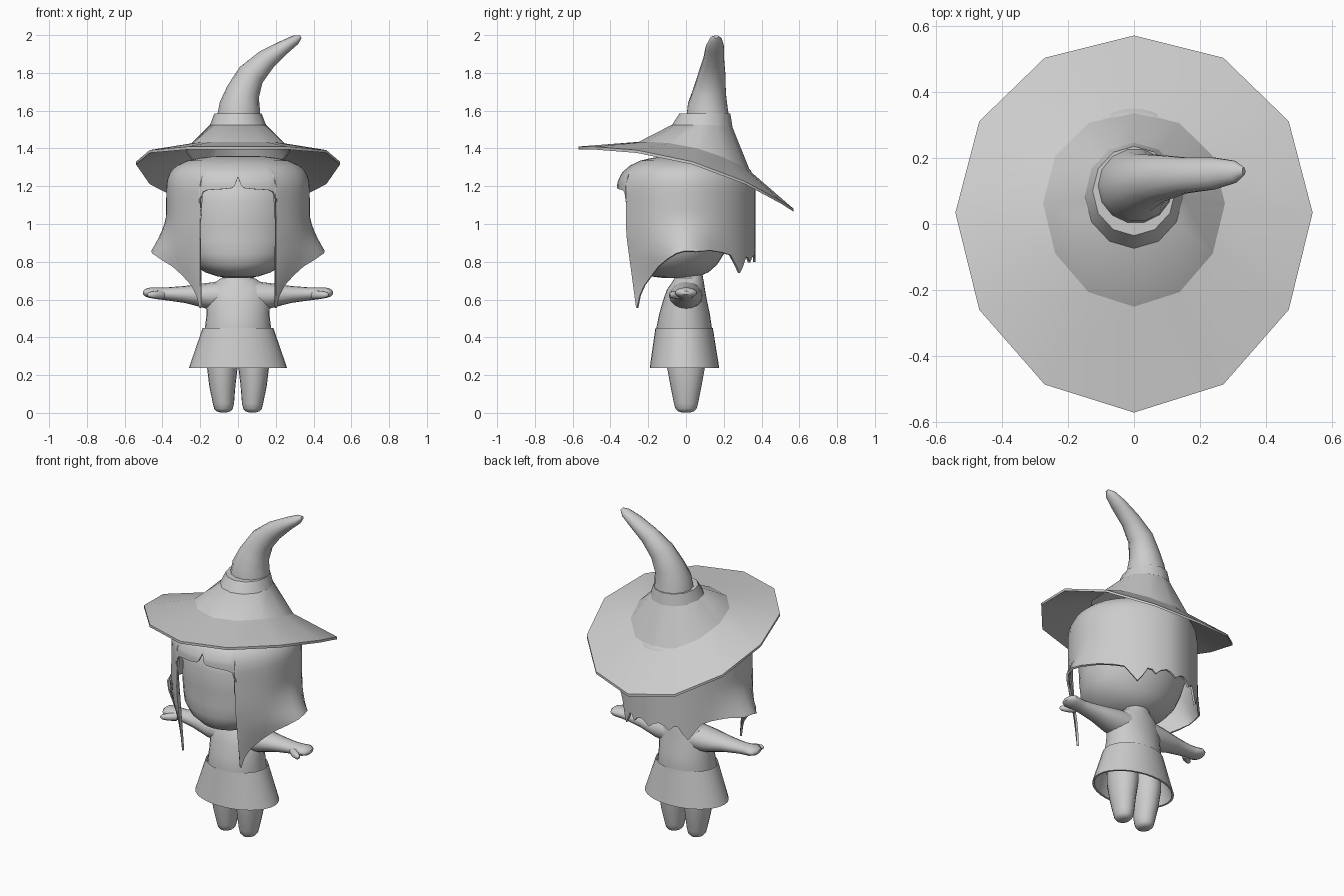
import bpy
import bmesh
from math import sin, cos, pi, radians, exp
from mathutils import Vector

cube = bpy.data.objects.get("Cube")
if cube:
    bpy.data.objects.remove(cube, do_unlink=True)

clay = bpy.data.materials.new("plain_grey")
clay.use_nodes = True
GREY = (0.6, 0.6, 0.6, 1)
clay.diffuse_color = GREY
clay.node_tree.nodes["Principled BSDF"].inputs["Base Color"].default_value = GREY


def oval(center, rx, ry, n, u=(1, 0, 0), v=(0, 1, 0)):
    """Ring of points around a centre, spanned by the axes u and v."""
    c, u, v = Vector(center), Vector(u), Vector(v)
    return [c + u * rx * cos(2 * pi * i / n) + v * ry * sin(2 * pi * i / n)
            for i in range(n)]


def loft(name, rings, caps=(True, True), thickness=0, mirror=False, angle=40):
    """Skin a list of equally long rings into one object."""
    bm = bmesh.new()
    rows = [[bm.verts.new(p) for p in ring] for ring in rings]
    n = len(rows[0])
    for a, b in zip(rows, rows[1:]):
        for i in range(n):
            j = (i + 1) % n
            bm.faces.new((a[i], a[j], b[j], b[i]))
    for cap, row in zip(caps, (rows[0], rows[-1])):
        if cap:
            bm.faces.new(row)
    bmesh.ops.recalc_face_normals(bm, faces=bm.faces)
    mesh = bpy.data.meshes.new(name)
    bm.to_mesh(mesh)
    bm.free()
    mesh.materials.append(clay)
    obj = bpy.data.objects.new(name, mesh)
    bpy.context.collection.objects.link(obj)
    bpy.ops.object.select_all(action="DESELECT")
    obj.select_set(True)
    bpy.context.view_layer.objects.active = obj
    if mirror:
        obj.modifiers.new("Mirror", "MIRROR").use_mirror_merge = False
    if thickness:
        mod = obj.modifiers.new("Solidify", "SOLIDIFY")
        mod.thickness = thickness
        mod.offset = -1
        bpy.ops.object.modifier_apply(modifier=mod.name)
    bpy.ops.object.shade_smooth_by_angle(angle=radians(angle))


def stack(name, rows, n, **options):
    """Loft horizontal ovals given as (y, z, rx, ry)."""
    loft(name, [oval((0, y, z), rx, ry, n) for y, z, rx, ry in rows], **options)


# Legs: tapered with rounded feet
leg_rows = [(0.003, 0.02, 0.025), (0.009, 0.038, 0.044), (0.022, 0.049, 0.056),
            (0.05, 0.056, 0.064), (0.14, 0.069, 0.082), (0.24, 0.081, 0.1),
            (0.36, 0.083, 0.105)]
loft("legs", [oval((0.083 if z > 0.1 else 0.077, 0, z), rx, ry, 20)
              for z, rx, ry in leg_rows], mirror=True, angle=60)

# Skirt: open flared tube, inside wall then outside wall
stack("skirt", [(-0.01, 0.45, 0.172, 0.14), (-0.008, 0.238, 0.248, 0.172),
                (-0.008, 0.238, 0.26, 0.184), (-0.01, 0.45, 0.187, 0.152)], 32,
      caps=(False, False))

# Torso and neck
stack("torso", [(-0.01, 0.36, 0.172, 0.14), (-0.01, 0.45, 0.175, 0.147),
                (-0.008, 0.52, 0.167, 0.135), (-0.005, 0.6, 0.17, 0.115),
                (0.0, 0.655, 0.16, 0.1), (0.01, 0.69, 0.125, 0.085),
                (0.015, 0.715, 0.085, 0.075), (0.01, 0.78, 0.075, 0.07)], 28)

# Arms with mitten hands: (x, z, half depth, half height)
arm_rows = [(0.08, 0.62, 0.09, 0.078), (0.17, 0.62, 0.085, 0.067),
            (0.28, 0.627, 0.062, 0.045), (0.38, 0.63, 0.047, 0.034),
            (0.43, 0.633, 0.048, 0.031), (0.465, 0.636, 0.058, 0.028),
            (0.49, 0.636, 0.045, 0.02), (0.503, 0.636, 0.02, 0.009)]
loft("arms", [oval((x, 0, z), d, h, 16, (0, 1, 0), (0, 0, 1))
              for x, z, d, h in arm_rows], mirror=True)
thumb_rows = [(0.405, -0.03, 0.025), (0.44, -0.062, 0.021),
              (0.468, -0.08, 0.015), (0.478, -0.085, 0.005)]
loft("thumbs", [oval((x, y, 0.625), r, r, 10, (0.7, 0.7, 0), (0, 0, 1))
                for x, y, r in thumb_rows], mirror=True)

# Head: broad face, low chin at the front, underside rising to the back
stack("head", [(-0.05, 0.713, 0.05, 0.06), (-0.06, 0.723, 0.11, 0.13),
               (-0.065, 0.745, 0.175, 0.185), (-0.06, 0.785, 0.24, 0.225),
               (-0.05, 0.84, 0.285, 0.25), (-0.03, 0.91, 0.305, 0.27),
               (-0.01, 1.0, 0.32, 0.29), (0, 1.12, 0.325, 0.305),
               (0.01, 1.22, 0.3, 0.285), (0.02, 1.29, 0.22, 0.2),
               (0.02, 1.32, 0.1, 0.1)], 32, angle=60)

# Hair: shell whose hem height follows the angle from the front
hem = [(0, 1.25), (2.5, 1.205), (5, 1.19), (12, 1.185), (25, 1.18), (29, 1.17),
       (30.8, 1.13), (31.6, 0.56), (33, 0.555), (39, 0.62), (47, 0.675), (58, 0.73),
       (66, 0.775), (75, 0.815), (82, 0.845), (88, 0.858), (96, 0.855), (108, 0.86),
       (120, 0.85), (130, 0.835), (137, 0.78), (142, 0.74), (147, 0.775), (152, 0.825),
       (156, 0.82), (160, 0.795), (164, 0.82), (170, 0.835), (175, 0.825)]
hem = hem + [(180, 0.8)] + [(360 - a, z) for a, z in reversed(hem[1:])]


def hair_point(angle, z):
    t = radians(angle)
    side = min(angle, 360 - angle)
    s, c = sin(t), -cos(t)
    # fuller in front, slightly pinched toward the back corners
    power = 2.2 if side < 90 else 1.75
    r = (abs(s / 0.38) ** power + abs(c / 0.358) ** power) ** (-1 / power)
    fringe = min(1, max(0, (1.31 - z) / 0.09))
    r += 0.018 * fringe * exp(-(side / 36) ** 6)
    if z > 1.1:
        r *= (1 - ((z - 1.1) / 0.262) ** 5) ** 0.4
    if z < 1.05:
        r += 0.078 * ((1.05 - z) / 0.19) ** 1.5 * exp(-((side - 88) / 18) ** 2)
    x, y = r * s, r * c + 0.01
    if y < 0 and z < 0.95:
        y *= 1 - 0.17 * (0.95 - z) / 0.4
    if side < 76 and z < 0.85:
        edge = 0.2 if x > 0 else -0.2
        x = edge + (x - edge) * max(0.5, 1 - 2.3 * (0.85 - z))
    return Vector((x, y, z))


levels = [1.361, 1.357, 1.35, 1.335, 1.31, 1.28]
hair_rows = [[hair_point(a, z) for a, _ in hem] for z in levels]
STEPS = 12
for k in range(1, STEPS + 1):
    hair_rows.append([hair_point(a, 1.28 + (bottom - 1.28) * k / STEPS)
                      for a, bottom in hem])
loft("hair", hair_rows, caps=(True, False), thickness=0.012, angle=50)


# Hat brim and crown: twelve-sided, drooping toward the back
def droop(cy, rx, ry, z, slope, bend):
    ring = oval((0, cy, z), rx, ry, 12)
    for p in ring:
        u = (p.y - cy) / ry
        p.z -= slope * u + bend * u * u
        p.y += 0.06 * ry * (1 - u * u)
    return ring


def lower(ring):
    return [p - Vector((0, 0, 0.015)) for p in ring]


crown_ring = droop(0.045, 0.275, 0.295, 1.40, 0.078, 0.043)
brim_ring = droop(0, 0.54, 0.57, 1.33, 0.165, 0.085)
loft("hat_brim", [lower(crown_ring), lower(brim_ring), brim_ring, crown_ring],
     caps=(False, False))
loft("hat_crown", [crown_ring, oval((0, 0.083, 1.525), 0.148, 0.158, 12)],
     caps=(False, True))

# Hat band
stack("hat_band", [(0.083, 1.515, 0.152, 0.163), (0.1, 1.585, 0.125, 0.135)], 12)

# Bent hat point: rings set square to a curved path (x, y, z, radius)
path = [(0.005, 0.115, 1.57, 0.115), (0.01, 0.115, 1.63, 0.107),
        (0.027, 0.125, 1.7, 0.089), (0.07, 0.138, 1.79, 0.073),
        (0.15, 0.147, 1.87, 0.056), (0.24, 0.153, 1.934, 0.038),
        (0.305, 0.158, 1.975, 0.026), (0.332, 0.16, 1.992, 0.009)]
point_rings = []
for i, (x, y, z, r) in enumerate(path):
    a, b = path[max(i - 1, 0)], path[min(i + 1, len(path) - 1)]
    along = (Vector(b[:3]) - Vector(a[:3])).normalized()
    u = Vector((0, 1, 0)).cross(along).normalized()
    depth = r * (1.3 if z > 1.9 else 1)
    point_rings.append(oval((x, y, z), r, depth, 14, u, along.cross(u)))
loft("hat_point", point_rings, angle=50)
